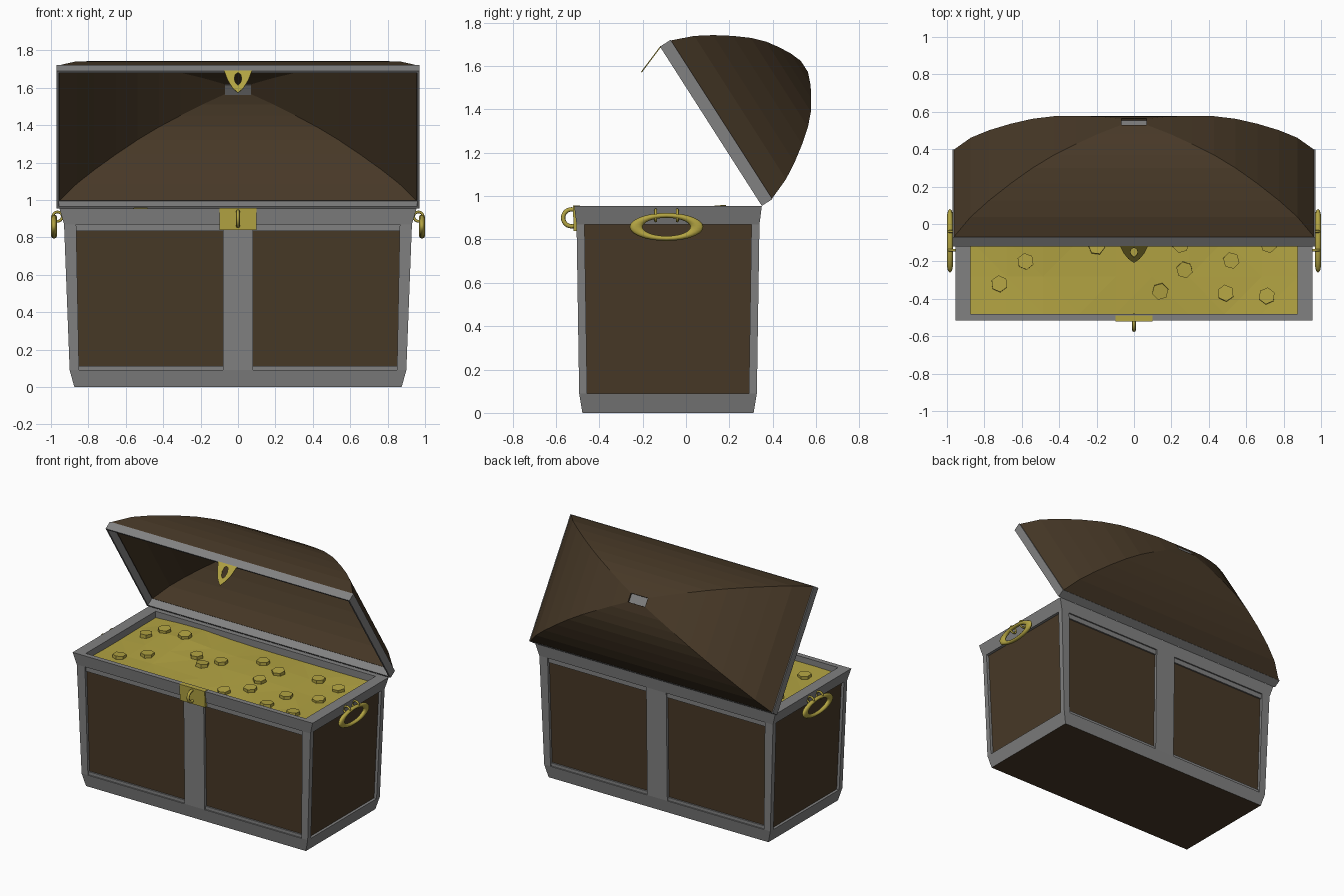
import bpy, bmesh, math, random
from mathutils import Matrix, Vector

cube = bpy.data.objects.get("Cube")
if cube:
    bpy.data.objects.remove(cube, do_unlink=True)


def material(name, r, g, b):
    m = bpy.data.materials.new(name)
    m.use_nodes = True
    m.diffuse_color = (r, g, b, 1)
    m.node_tree.nodes["Principled BSDF"].inputs["Base Color"].default_value = (r, g, b, 1)
    return m


IRON = material("iron grey", .22, .22, .22)
WOOD = material("dark wood", .063, .040, .020)
GOLD = material("gold", .45, .37, .055)


def finish(name, bm, mat, matrix=None):
    bmesh.ops.recalc_face_normals(bm, faces=bm.faces)
    mesh = bpy.data.meshes.new(name)
    bm.to_mesh(mesh)
    bm.free()
    mesh.materials.append(mat)
    ob = bpy.data.objects.new(name, mesh)
    bpy.context.collection.objects.link(ob)
    if matrix:
        ob.matrix_world = matrix
    return ob


def skin(name, loops, mat, matrix, ring=False):
    """Join rectangles (z, x0, x1, y0, y1) into a solid, or into a closed ring."""
    bm = bmesh.new()
    rows = [[bm.verts.new(p) for p in ((x0, y0, z), (x1, y0, z), (x1, y1, z), (x0, y1, z))]
            for z, x0, x1, y0, y1 in loops]
    pairs = list(zip(rows, rows[1:]))
    if ring:
        pairs.append((rows[-1], rows[0]))
    else:
        bm.faces.new(rows[0])
        bm.faces.new(rows[-1])
    for a, b in pairs:
        for i in range(4):
            j = (i + 1) % 4
            bm.faces.new((a[i], a[j], b[j], b[i]))
    return finish(name, bm, mat, matrix)


def centred(z, hx, hy):
    return (z, -hx, hx, -hy, hy)


# Chest body, with sides that lean outwards
BODY = Matrix.Translation((0, -.083, 0))
FOOT, LOW, HIGH, TOP = (0, .875, .395), (.09, .90, .41), (.87, .93, .422), (.955, .955, .433)


def inset(level, d):
    return centred(level[0], level[1] - d, level[2] - d)


skin("wood_panels", [inset(LOW, .02), inset(HIGH, .02)], WOOD, BODY)
base = skin("base_trim", [centred(*FOOT), centred(*LOW)], IRON, BODY)
base.data.materials.append(WOOD)
for f in base.data.polygons:
    if f.normal.z < -.9:
        f.material_index = 1
skin("top_rim", [centred(*HIGH), centred(*TOP), centred(.955, .875, .397),
                 centred(.87, .875, .397)], IRON, BODY, ring=True)
for name, z0, z1, hy in (("lower_ledge", .09, .112, .401), ("upper_ledge", .835, .87, .412)):
    skin(name, [centred(z0, .88, hy), centred(z1, .88, hy)], IRON, BODY)

for sx in (-1, 1):
    for sy in (-1, 1):
        rows = [(z, sx * (hx - w), sx * hx, sy * (hy - .037), sy * hy)
                for (z, hx, hy), w in ((LOW, .05), (HIGH, .065))]
        skin("corner_post", rows, IRON, BODY)
for sy in (-1, 1):
    rows = [(z, -.08, .08, sy * (hy - .04), sy * hy) for z, hx, hy in (LOW, HIGH)]
    skin("middle_post", rows, IRON, BODY)

# Open lid: thin rim, vaulted shell and small plate at the crown
LID = Matrix.Translation((0, .115, 1.3225)) @ Matrix.Rotation(math.radians(-57.4), 4, "X")
LX, LY = .97, .436
skin("lid_rim", [centred(0, LX, LY), centred(.058, LX, LY), centred(.058, LX - .012, LY - .012),
                 centred(0, LX - .012, LY - .012)], IRON, LID, ring=True)
vault = [(.995, .056), (.9, .16), (.8, .235), (.68, .31), (.56, .375),
         (.44, .425), (.32, .46), (.2, .49), (.07, .512)]
outer = [centred(h, s * LX, s * LY) for s, h in vault]
inner = [centred(h - .012 * (1 - s), s * LX - .012 * s, s * LY - .012 * s) for s, h in reversed(vault)]
skin("lid_vault", outer + inner, WOOD, LID, ring=True)
skin("crown_plate", [centred(.494, .069, .031), centred(.501, .069, .031)], IRON, LID)

# Hasp hanging from the lid: half outline and half hole, mirrored
edge = [(0, 0), (.075, 0), (.055, .065), (.03, .115), (0, .15)]
hole = [(0, .015), (.014, .025), (.02, .055), (.013, .085), (0, .1)]
bm = bmesh.new()
drop = Vector((0, -.6, -.8))
for sx in (-1, 1):
    a, b = [[bm.verts.new(Vector((sx * x, -.118, 1.693)) + drop * d) for x, d in pts]
            for pts in (edge, hole)]
    for i in range(4):
        bm.faces.new((a[i], a[i + 1], b[i + 1], b[i]))
bmesh.ops.remove_doubles(bm, verts=bm.verts, dist=.0005)
hasp = finish("hasp", bm, GOLD)
hasp.modifiers.new("thickness", "SOLIDIFY").thickness = .005


# Lock plate and rings
def torus(name, loc, rot, major, minor, scale=(1, 1, 1)):
    bpy.ops.mesh.primitive_torus_add(major_segments=28, minor_segments=8, location=loc, rotation=rot,
                                     major_radius=major, minor_radius=minor)
    ob = bpy.context.object
    ob.name = name
    ob.scale = scale
    ob.data.materials.append(GOLD)
    bpy.ops.object.shade_smooth_by_angle(angle=math.radians(50))


skin("lock_plate", [(.84, -.1, .1, -.518, -.49), (.957, -.1, .1, -.522, -.49)], GOLD, Matrix())
quarter = math.pi / 2
torus("lock_staple", (0, -.528, .9), (0, quarter, 0), .039, .01)
for sx in (-1, 1):
    # Local x of the turned ring points down, so it carries the flattening
    torus("handle_ring", (sx * .984, -.09, .858), (0, quarter, 0), .14, .03, (.38, 1, .5))
    for y in (-.14, -.04):
        torus("handle_loop", (sx * .965, y, .911), (quarter, 0, 0), .025, .007)

# Treasure: uneven heap with six-sided coins
random.seed(4)


def heap(x, y):
    return (.905 + .04 * math.exp(-((x + .55) ** 2 + (y - .08) ** 2) / .07)
            + .012 * math.sin(4 * x + 1) * math.cos(5 * y))


bm = bmesh.new()
bmesh.ops.create_grid(bm, x_segments=9, y_segments=4, size=1)
for v in bm.verts:
    v.co.x *= .876
    v.co.y = v.co.y * .398 - .083
    v.co.z = heap(v.co.x, v.co.y)
bmesh.ops.triangulate(bm, faces=bm.faces)
finish("gold_heap", bm, GOLD)

coins = [(-.72, -.32), (-.58, -.2), (-.2, -.12), (.14, -.36), (.27, -.245), (.52, -.195),
         (.49, -.37), (.71, -.385), (.25, -.11), (.72, -.11), (-.76, .04), (-.69, .15),
         (-.52, .14), (-.3, -.04), (-.12, -.02), (.11, .13), (.28, .06), (.55, .13), (.73, .1)]
bm = bmesh.new()
for x, y in coins:
    place = (Matrix.Translation((x, y, heap(x, y) + .008))
             @ Matrix.Rotation(random.uniform(-.12, .12), 4, "X")
             @ Matrix.Rotation(random.uniform(0, 1), 4, "Z"))
    bmesh.ops.create_cone(bm, cap_ends=True, segments=6, radius1=.045, radius2=.045,
                          depth=.028, matrix=place)
finish("coins", bm, GOLD)
